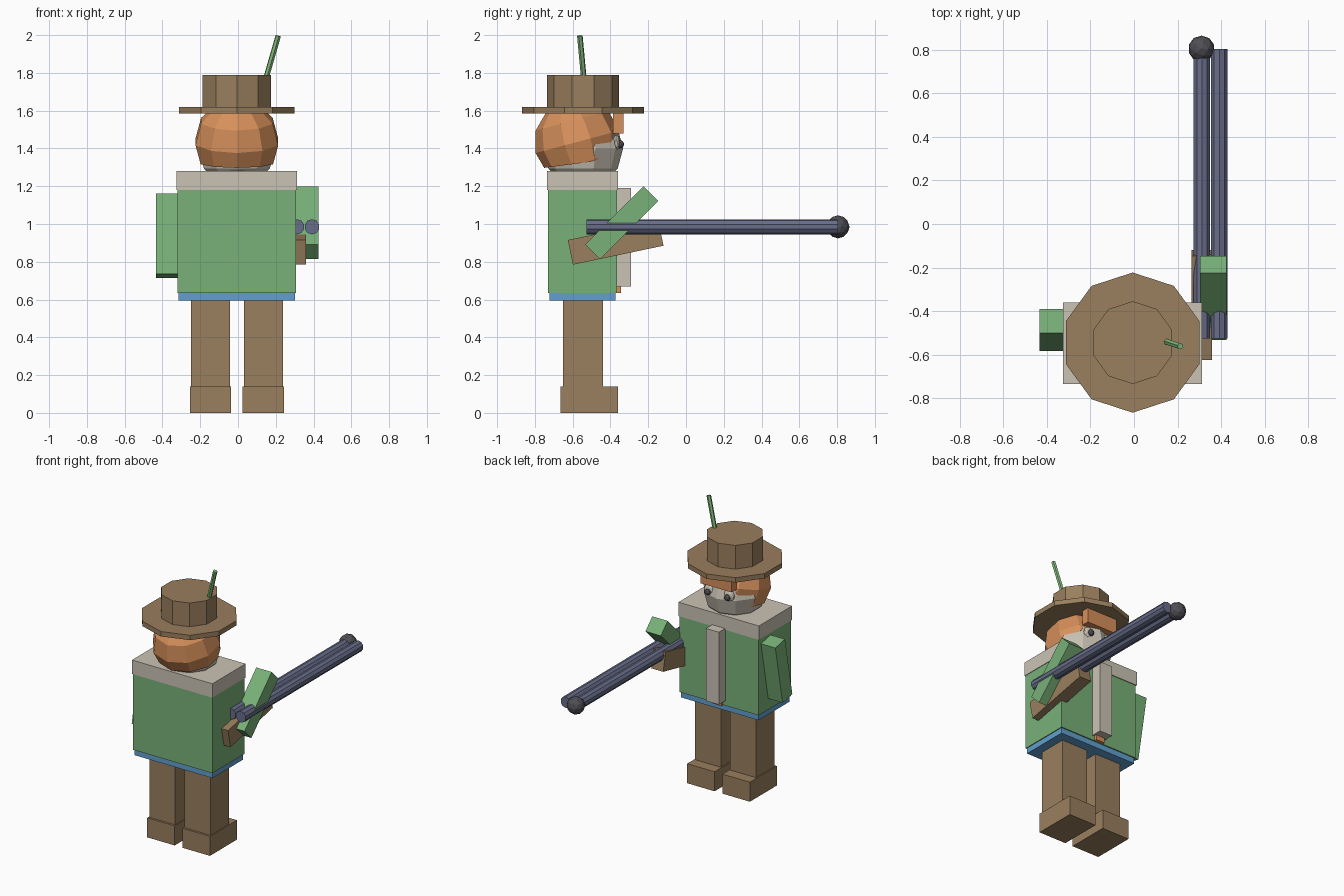
import bpy
import bmesh
from math import radians
from mathutils import Matrix, Vector

cube = bpy.data.objects.get("Cube")
if cube:
    bpy.data.objects.remove(cube, do_unlink=True)


def material(name, rgb):
    mat = bpy.data.materials.new(name)
    mat.use_nodes = True
    color = (*rgb, 1)
    mat.diffuse_color = color
    for node in mat.node_tree.nodes:
        if node.type == 'BSDF_PRINCIPLED':
            node.inputs["Base Color"].default_value = color
    return mat


BROWN = material("brown", (.32, .21, .112))
GREEN = material("green", (.19, .44, .19))
LIGHT_GREEN = material("light green", (.23, .5, .2))
CREAM = material("cream", (.59, .545, .46))
BLUE = material("blue", (.122, .352, .63))
ORANGE = material("orange", (.68, .28, .105))
STEEL = material("steel", (.138, .153, .25))
DARK = material("dark grey", (.076, .076, .089))


def finish(name, bm, mat, matrix=Matrix()):
    mesh = bpy.data.meshes.new(name)
    bm.transform(matrix)
    bm.to_mesh(mesh)
    bm.free()
    mesh.materials.append(mat)
    obj = bpy.data.objects.new(name, mesh)
    bpy.context.collection.objects.link(obj)
    return obj


def box(name, mat, center, size, tilt=0):
    bm = bmesh.new()
    bmesh.ops.create_cube(bm, size=1, matrix=Matrix.Diagonal((*size, 1)))
    return finish(name, bm, mat, Matrix.Translation(center) @ Matrix.Rotation(radians(tilt), 4, 'X'))


def span(name, mat, x, y, z):
    """Box given by its extent along each axis."""
    ends = (x, y, z)
    return box(name, mat, [(a + b) / 2 for a, b in ends], [b - a for a, b in ends])


def rod(name, mat, start, end, radius, sides):
    start, end = Vector(start), Vector(end)
    axis = end - start
    bm = bmesh.new()
    bmesh.ops.create_cone(bm, cap_ends=True, segments=sides, radius1=radius, radius2=radius, depth=axis.length)
    turn = axis.to_track_quat('Z', 'Y').to_matrix().to_4x4()
    return finish(name, bm, mat, Matrix.Translation((start + end) / 2) @ turn)


def ball(name, mat, center, radius, scale=(1, 1, 1)):
    bm = bmesh.new()
    bmesh.ops.create_icosphere(bm, subdivisions=2, radius=radius)
    return finish(name, bm, mat, Matrix.Translation(center) @ Matrix.Diagonal((*scale, 1)))


MID = -.006

# Legs and shoes
for side, s in (("left", 1), ("right", -1)):
    x = MID + s * .14
    span(side + "_leg", BROWN, (x - .103, x + .103), (-.65, -.44), (.13, .61))
    span(side + "_shoe", BROWN, (x - .109, x + .109), (-.665, -.36), (0, .14))

# Body and clothes
span("belt", BLUE, (-.315, .302), (-.722, -.373), (.595, .64))
span("coat", GREEN, (-.321, .308), (-.73, -.365), (.635, 1.185))
span("collar", CREAM, (-.326, .312), (-.736, -.36), (1.18, 1.28))
span("scarf_end", CREAM, (-.057, .045), (-.38, -.29), (.67, 1.19))
span("scarf_lining", ORANGE, (-.04, .03), (-.38, -.345), (.635, .69))

# Arms
box("right_arm", GREEN, (-.374, -.4875, .9375), (.122, .112, .433), -11)
box("left_arm", GREEN, (.364, -.34, 1.007), (.122, .11, .435), -45)

# Head
bm = bmesh.new()
bmesh.ops.create_uvsphere(bm, u_segments=10, v_segments=6, radius=.212)
finish("head", bm, CREAM, Matrix.Translation((MID, -.545, 1.4)))

# Hair: larger tilted sphere, trimmed along the nape and the temples
bm = bmesh.new()
bmesh.ops.create_uvsphere(bm, u_segments=10, v_segments=6, radius=.23)
bm.transform(Matrix.Translation((MID, -.574, 1.435)) @ Matrix.Rotation(radians(15), 4, 'X'))
for point, normal in (((0, -.73, 1.3), (0, -.13, 1)), ((0, -.43, 1.35), (0, -.17, .07))):
    geom = bm.verts[:] + bm.edges[:] + bm.faces[:]
    bmesh.ops.bisect_plane(bm, geom=geom, plane_co=point, plane_no=normal, clear_inner=True)
    bmesh.ops.holes_fill(bm, edges=[e for e in bm.edges if e.is_boundary], sides=0)
bmesh.ops.recalc_face_normals(bm, faces=bm.faces[:])
finish("hair", bm, ORANGE)
span("fringe", ORANGE, (-.13, .115), (-.386, -.33), (1.48, 1.586))

# Eyes
for side, s in (("left", 1), ("right", -1)):
    x = MID + s * .078
    ball(side + "_eye_white", CREAM, (x, -.37, 1.43), .042, (1, .5, 1))
    ball(side + "_pupil", DARK, (x, -.349, 1.422), .022)

# Hat with feather
rod("hat_brim", BROWN, (MID, -.545, 1.585), (MID, -.545, 1.62), .322, 10)
rod("hat_crown", BROWN, (MID, -.545, 1.6), (MID, -.545, 1.79), .19, 10)
rod("feather", LIGHT_GREEN, (.139, -.538, 1.74), (.213, -.562, 1.996), .015, 6)

# Double-barrelled gun
box("gun_stock", BROWN, (.312, -.3725, .9), (.095, .49, .133), 11.8)
for name, x in (("inner_barrel", .312), ("outer_barrel", .392)):
    rod(name, STEEL, (x, -.527, .985), (x, .805, .985), .04, 10)
ball("muzzle_ball", DARK, (.31, .805, .985), .061)
